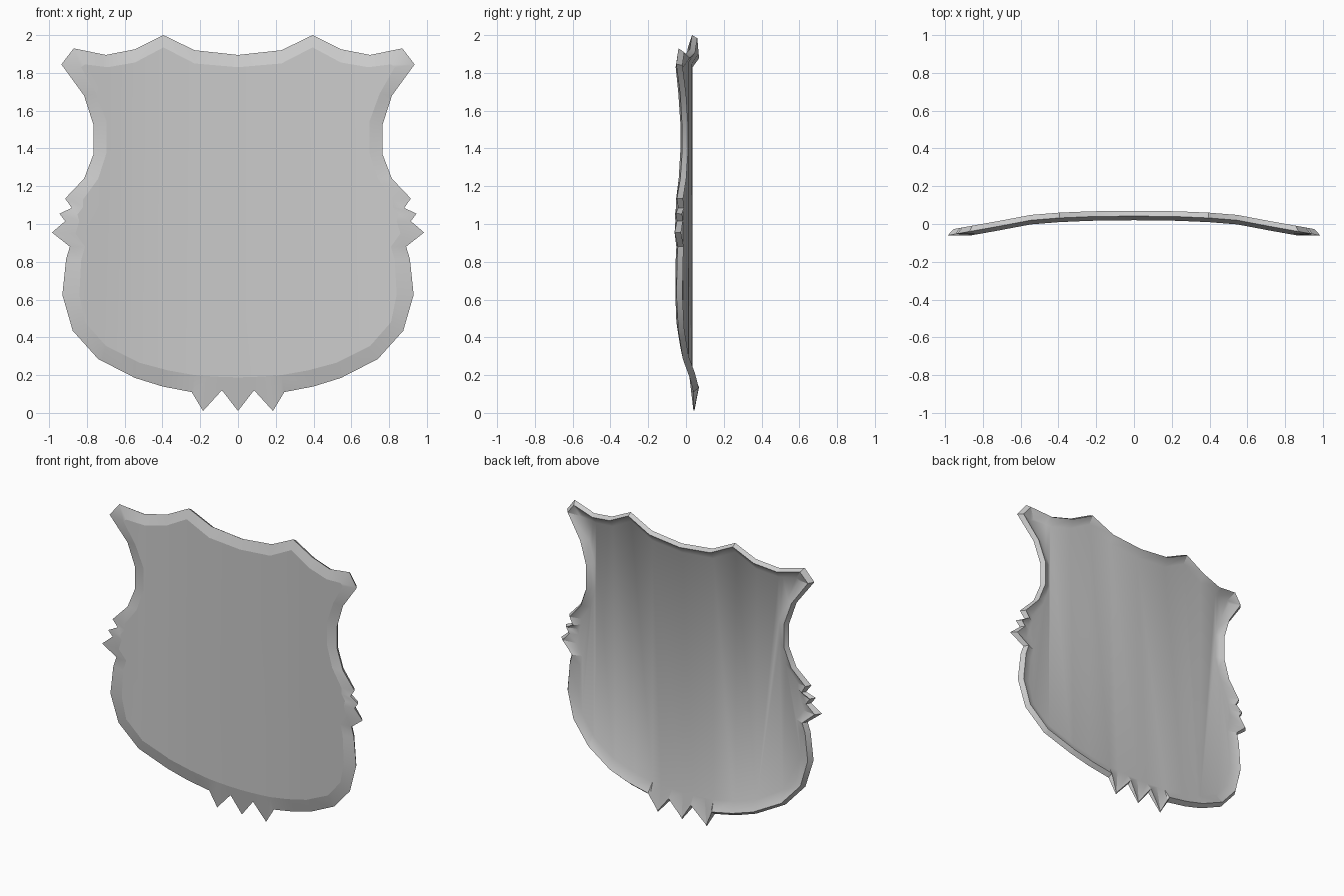
import bpy, bmesh
from mathutils import Vector

cube = bpy.data.objects.get("Cube")
if cube:
    bpy.data.objects.remove(cube)

# Plain steel grey
steel = bpy.data.materials.new("steel_grey")
steel.use_nodes = True
grey = (0.6, 0.6, 0.6, 1)
steel.diffuse_color = grey
steel.node_tree.nodes["Principled BSDF"].inputs["Base Color"].default_value = grey

# Half outline, top centre to bottom centre: rim x, z, then panel x, z
OUTLINE = [
    (0, 1.895, 0, 1.83), (.23, 1.92, .23, 1.85), (.395, 2, .395, 1.935),
    (.545, 1.925, .545, 1.855), (.7, 1.895, .69, 1.83), (.87, 1.93, .81, 1.845),
    (.935, 1.845, .83, 1.83), (.815, 1.68, .75, 1.69), (.765, 1.525, .695, 1.54),
    (.765, 1.37, .695, 1.38), (.815, 1.24, .74, 1.24),
    # Side teeth
    (.915, 1.135, .82, 1.13), (.88, 1.085, .82, 1.09), (.945, 1.055, .85, 1.05),
    (.915, 1.015, .84, 1.015), (.985, .955, .86, .95), (.89, .88, .81, .88),
    # Round lower body
    (.91, .815, .83, .81), (.93, .625, .84, .625), (.875, .435, .81, .48),
    (.74, .285, .7, .355), (.545, .185, .52, .265), (.4, .14, .37, .225),
    # Bottom teeth
    (.245, .11, .23, .2), (.185, .01, .165, .195), (.085, .12, .08, .19),
    (0, .01, 0, .188),
]

# Sideways bend of the plate: x, y
BEND = [(0, .02), (.23, .017), (.395, .01), (.545, -.002), (.72, -.035), (1, -.085)]

RIM_FRONT, RIM_BACK, PANEL_BACK, TIP_BACK = .022, .05, .015, .026


def bend(x):
    x = abs(x)
    for (x0, y0), (x1, y1) in zip(BEND, BEND[1:]):
        if x <= x1:
            return y0 + (y1 - y0) * (x - x0) / (x1 - x0)
    return BEND[-1][1]


def ring(bm, points):
    return [bm.verts.new(p) for p in points]


def bridge(bm, a, b):
    for i in range(len(a)):
        j = (i + 1) % len(a)
        bm.faces.new((a[i], a[j], b[j], b[i]))


# Mirror the half outline into a closed loop
loop = OUTLINE + [(-a, b, -c, d) for a, b, c, d in reversed(OUTLINE[1:-1])]
rim_front, panel_front, rim_back, panel_back = [], [], [], []
for ox, oz, ix, iz in loop:
    outer, inner = Vector((ox, 0, oz)), Vector((ix, 0, iz))
    tip = oz < .05
    back = outer.lerp(inner, .05 if tip else .25)
    rim_front.append(outer + Vector((0, RIM_FRONT, 0)))
    panel_front.append(inner)
    rim_back.append(back + Vector((0, TIP_BACK if tip else RIM_BACK, 0)))
    panel_back.append(inner + Vector((0, PANEL_BACK, 0)))

# Flat plate: front panel, sloped rim, outer wall, hollow back
bm = bmesh.new()
rings = [ring(bm, p) for p in (panel_front, rim_front, rim_back, panel_back)]
for a, b in zip(rings, rings[1:]):
    bridge(bm, a, b)
bm.faces.new(rings[0])
bm.faces.new(rings[-1])

# Cut into vertical strips so that the plate can curve
for x, _ in BEND[:-1]:
    for side in {x, -x}:
        bmesh.ops.bisect_plane(bm, geom=bm.verts[:] + bm.edges[:] + bm.faces[:],
                               dist=.0005, plane_co=(side, 0, 0), plane_no=(1, 0, 0))
bmesh.ops.recalc_face_normals(bm, faces=bm.faces[:])

# Crisp front edges, soft hollow at the back
for f in bm.faces:
    f.smooth = True
for e in bm.edges:
    hollow = all(abs(v.co.y - PANEL_BACK) < .001 for v in e.verts)
    panel_edge = all(v.co.y < .001 for v in e.verts)
    limit = .1 if panel_edge else .5
    e.smooth = hollow or e.calc_face_angle(0) < limit
for v in bm.verts:
    v.co.y += bend(v.co.x)

mesh = bpy.data.meshes.new("shield_plate")
bm.to_mesh(mesh)
bm.free()
mesh.materials.append(steel)
shield = bpy.data.objects.new("shield_plate", mesh)
bpy.context.collection.objects.link(shield)
